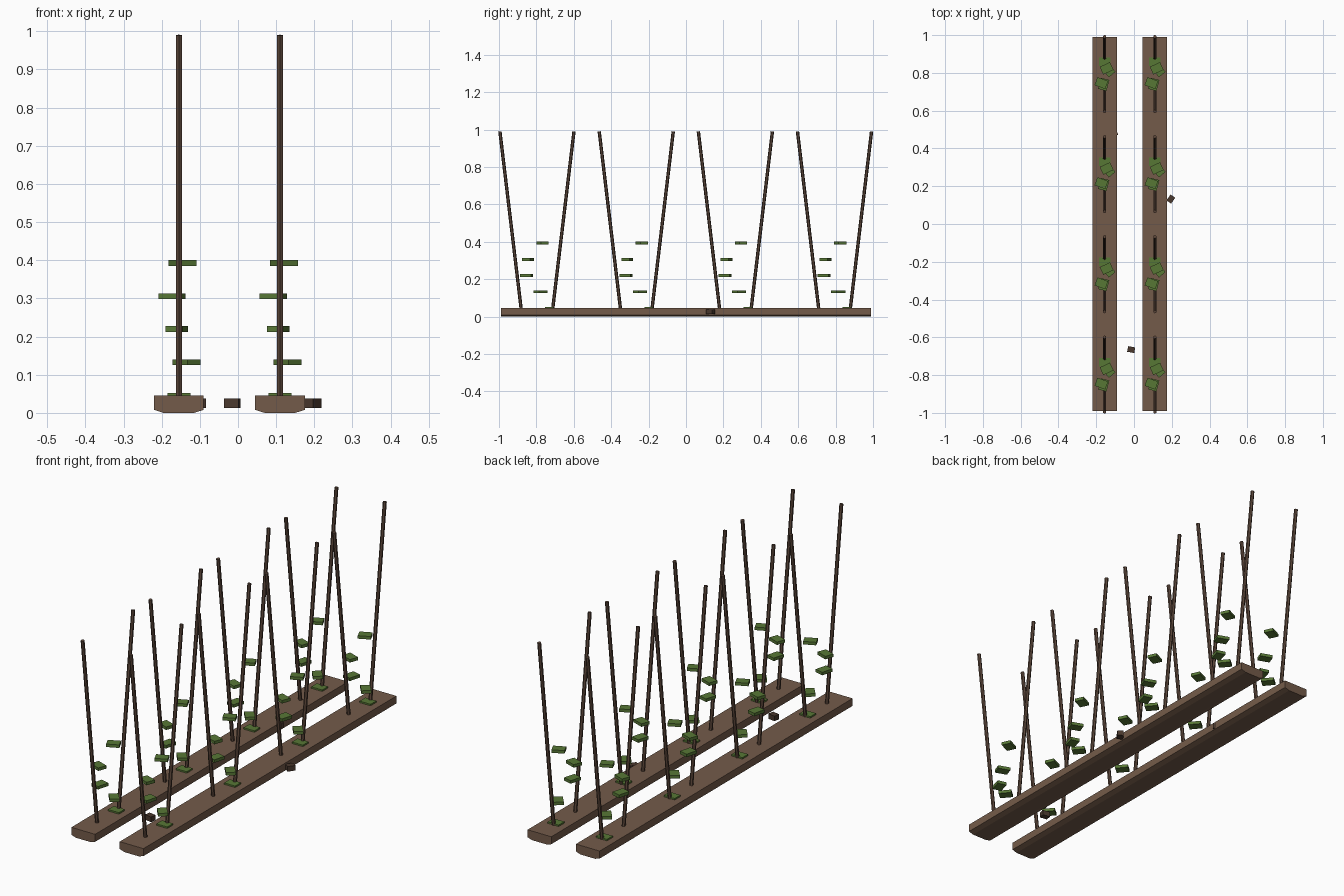
import bpy, bmesh, math
from mathutils import Vector, Matrix

if "Cube" in bpy.data.objects:
    bpy.data.objects.remove(bpy.data.objects["Cube"])


def material(name, rgb):
    m = bpy.data.materials.new(name)
    m.diffuse_color = (*rgb, 1)
    m.use_nodes = True
    m.node_tree.nodes["Principled BSDF"].inputs["Base Color"].default_value = m.diffuse_color
    return m


SOIL = material("soil brown", (0.175, 0.105, 0.068))
WOOD = material("stake brown", (0.105, 0.062, 0.042))
CLOD = material("dark clod brown", (0.068, 0.04, 0.027))
LEAF = material("leaf green", (0.095, 0.185, 0.036))


def finish(name, bm, mat):
    bmesh.ops.recalc_face_normals(bm, faces=bm.faces)
    mesh = bpy.data.meshes.new(name)
    bm.to_mesh(mesh)
    bm.free()
    mesh.materials.append(mat)
    obj = bpy.data.objects.new(name, mesh)
    bpy.context.collection.objects.link(obj)
    return obj


def box(name, centre, size, turn, mat):
    bm = bmesh.new()
    m = (Matrix.Translation(centre) @ Matrix.Rotation(math.radians(turn), 4, 'Z')
         @ Matrix.Diagonal((*size, 1)))
    bmesh.ops.create_cube(bm, size=1, matrix=m)
    return finish(name, bm, mat)


def stake(name, bottom, top, radius):
    bm = bmesh.new()
    a, b = Vector(bottom), Vector(top)
    d = b - a
    m = Matrix.Translation((a + b) / 2) @ d.to_track_quat('Z', 'Y').to_matrix().to_4x4()
    bmesh.ops.create_cone(bm, cap_ends=True, segments=6, radius1=radius,
                          radius2=radius, depth=d.length, matrix=m)
    return finish(name, bm, WOOD)


def bed(name, x):
    # Plank-like soil bed with a chamfered underside
    profile = [(-0.065, 0.045), (-0.065, 0.008), (-0.04, 0.0),
               (0.04, 0.0), (0.065, 0.008), (0.065, 0.045)]
    bm = bmesh.new()
    face = bm.faces.new([bm.verts.new((x + px, -0.99, pz)) for px, pz in profile])
    out = bmesh.ops.extrude_face_region(bm, geom=[face])
    moved = [g for g in out["geom"] if isinstance(g, bmesh.types.BMVert)]
    bmesh.ops.translate(bm, verts=moved, vec=(0, 1.98, 0))
    return finish(name, bm, SOIL)


# Leaves of one plant: x offset, y offset, height, turn in degrees
LEAVES = [(0.0, 0.066, 0.045, 0), (0.02, 0.02, 0.133, -50),
          (-0.005, -0.055, 0.22, 75), (-0.018, -0.048, 0.306, -20),
          (0.01, 0.03, 0.393, 25)]

for row_x in (-0.155, 0.11):
    bed("soil_bed", row_x)
    for y in (-0.797, -0.266, 0.264, 0.794):
        # Pair of stakes spreading apart towards the top
        for side in (-1, 1):
            stake("stake", (row_x, y + side * 0.083, 0.03),
                  (row_x, y + side * 0.198, 0.99), 0.009)
        # Climbing leaves
        for dx, dy, z, turn in LEAVES:
            box("leaf", (row_x + dx, y + dy, z), (0.06, 0.045, 0.015), turn, LEAF)

# Loose clods around the beds
for x, y, turn in ((-0.015, -0.665, -10), (0.195, 0.132, 55), (-0.107, 0.48, 20)):
    box("clod", (x, y, 0.025), (0.038, 0.03, 0.025), turn, CLOD)
